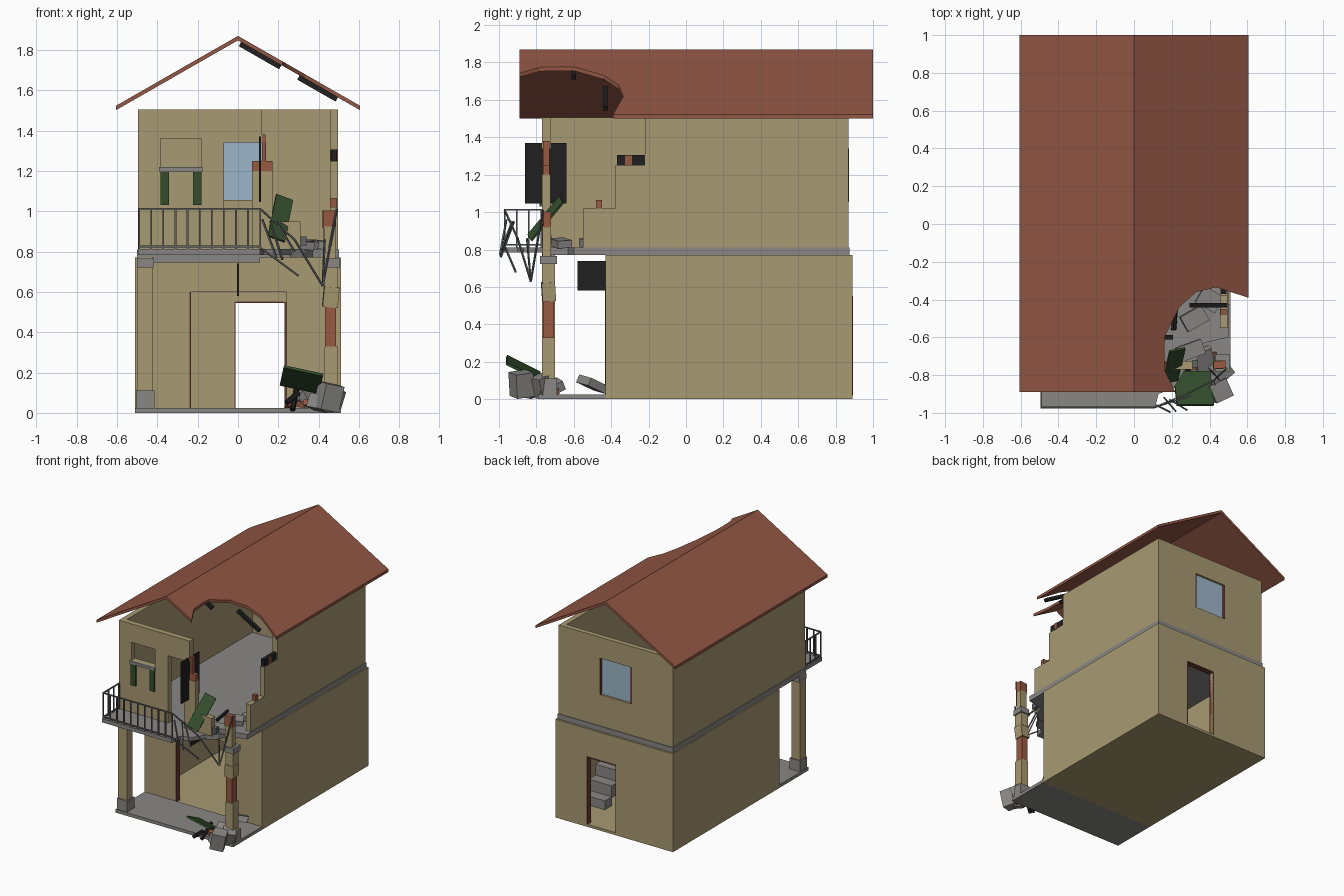
import bpy, bmesh, math
from mathutils import Vector, Matrix, Euler

if "Cube" in bpy.data.objects:
    bpy.data.objects.remove(bpy.data.objects["Cube"])

def mat(name, c):
    m = bpy.data.materials.new(name)
    m.diffuse_color = (*c, 1)
    m.use_nodes = True
    m.node_tree.nodes["Principled BSDF"].inputs["Base Color"].default_value = m.diffuse_color
    return m

PLASTER = mat("sand plaster", (.39, .32, .165))
TILE = mat("roof red", (.29, .095, .058))
STONE = mat("stone grey", (.25, .245, .235))
IRON = mat("iron grey", (.12, .125, .13))
GREEN = mat("shutter green", (.033, .075, .025))
BLACK = mat("charred black", (.014, .014, .015))
GLASS = mat("glass blue", (.34, .47, .58))
BRICK = mat("brick", (.31, .10, .055))
WOOD = mat("dark red wood", (.15, .045, .028))

def finish(name, bm, m):
    bmesh.ops.recalc_face_normals(bm, faces=bm.faces)
    me = bpy.data.meshes.new(name)
    bm.to_mesh(me)
    bm.free()
    me.materials.append(m)
    ob = bpy.data.objects.new(name, me)
    bpy.context.collection.objects.link(ob)
    return ob

def prism(name, pts, axis, a, b, m, slope=0):
    """Extrude a 2D outline along an axis; slope lowers z away from x = 0."""
    place = {'x': lambda p, t: (t, p[0], p[1]), 'y': lambda p, t: (p[0], t, p[1]),
             'z': lambda p, t: (p[0], p[1], t - slope * abs(p[0]))}[axis]
    bm = bmesh.new()
    lo = [bm.verts.new(place(p, a)) for p in pts]
    hi = [bm.verts.new(place(p, b)) for p in pts]
    bm.faces.new(lo)
    bm.faces.new(hi)
    for i in range(len(pts)):
        j = (i + 1) % len(pts)
        bm.faces.new((lo[i], lo[j], hi[j], hi[i]))
    return finish(name, bm, m)

def box(name, x0, x1, y0, y1, z0, z1, m):
    return prism(name, [(x0, y0), (x1, y0), (x1, y1), (x0, y1)], 'z', z0, z1, m)

def block(name, c, size, rot, m):
    """Tilted box, rotation in degrees."""
    bm = bmesh.new()
    r = Euler([math.radians(a) for a in rot]).to_matrix().to_4x4()
    bmesh.ops.create_cube(bm, size=1, matrix=Matrix.Translation(c) @ r @ Matrix.Diagonal((*size, 1)))
    return finish(name, bm, m)

def rods(name, segs, r, m, sides=4):
    bm = bmesh.new()
    for p, q in segs:
        p, q = Vector(p), Vector(q)
        d = q - p
        mx = Matrix.Translation((p + q) / 2) @ d.to_track_quat('Z', 'Y').to_matrix().to_4x4()
        bmesh.ops.create_cone(bm, cap_ends=True, segments=sides, radius1=r, radius2=r, depth=d.length,
                              matrix=mx @ Matrix.Rotation(math.pi / 4, 4, 'Z'))
    return finish(name, bm, m)

def cut(ob, *dims):
    c = box("cutter", *dims, ob.data.materials[0])
    md = ob.modifiers.new("cut", 'BOOLEAN')
    md.operation, md.solver, md.object = 'DIFFERENCE', 'EXACT', c
    bpy.context.view_layer.objects.active = ob
    bpy.ops.object.modifier_apply(modifier="cut")
    bpy.data.objects.remove(c)

# Ground floor shell with front passage and back door
g = box("ground_floor", -.51, .51, -.43, .89, 0, .77, PLASTER)
cut(g, -.47, .47, -.39, .85, .02, .9)
cut(g, -.24, .24, -.5, -.3, .02, .60)
cut(g, -.012, .24, .8, 1, .02, .55)
box("front_jamb_left", -.24, -.232, -.432, -.39, .02, .6, WOOD)
box("back_jamb_left", .23, .24, .848, .892, .02, .55, WOOD)
box("back_jamb_right", -.018, -.012, .848, .892, .02, .55, WOOD)
box("back_jamb_top", -.012, .23, .848, .892, .544, .552, WOOD)
for i in range(8):
    box("stair_step", .27, .47, .53 - .085 * i, .62 - .085 * i, .02 + .06 * i, .09 + .085 * i, STONE)

# Porch base and first floor slab with a broken corner
box("porch_base", -.51, .51, -.79, -.43, 0, .025, STONE)
prism("first_floor_slab", [(-.5, .875), (.5, .875), (.5, -.6), (.37, -.63), (.33, -.72), (.26, -.77), (-.5, -.77)],
      'z', .77, .81, STONE)
prism("balcony_slab", [(-.495, -.77), (.27, -.77), (.21, -.87), (.13, -.9), (.11, -.978), (-.495, -.978)],
      'z', .783, .812, STONE)
box("balcony_beam", -.42, .11, -.77, -.72, .745, .783, STONE)

# Porch columns
box("left_column", -.5, -.425, -.77, -.7, .02, .77, PLASTER)
for n, x0, x1 in (("left", -.505, -.415), ("right", .425, .51)):
    box(n + "_column_base", x0, x1, -.78, -.69, 0, .11, STONE)
    box(n + "_column_capital", x0 + .005, x1 - .005, -.78, -.69, .722, .765, STONE)
box("right_column_foot", .43, .495, -.77, -.7, .11, .33, PLASTER)
box("right_column_bricks", .432, .485, -.765, -.705, .33, .53, BRICK)
block("right_column_loose_piece", (.46, -.735, .575), (.075, .072, .1), (4, 5, 3), PLASTER)
box("right_column_top", .43, .495, -.77, -.7, .62, .722, PLASTER)
block("corner_stub", (.455, -.745, .845), (.06, .045, .16), (0, 0, 2), PLASTER)
block("corner_stub_bricks", (.453, -.745, .96), (.065, .04, .085), (0, 0, 4), BRICK)

# Upper floor walls
box("upper_left_wall", -.495, -.455, -.77, .87, .81, 1.505, PLASTER)
b = box("upper_back_wall", -.455, .455, .83, .87, .81, 1.505, PLASTER)
cut(b, -.14, .14, .8, .9, 1.055, 1.34)
box("back_window_glass", -.14, .14, .846, .854, 1.055, 1.34, GLASS)
for s in (-1, 1):
    box("back_window_side", s * .14, s * .131, .829, .872, 1.055, 1.34, WOOD)
prism("upper_right_wall", [(.87, .81), (.87, 1.505), (-.22, 1.505), (-.22, 1.25), (-.38, 1.25), (-.38, 1.02),
                           (-.55, 1.02), (-.55, .81)], 'x', .455, .495, PLASTER)
f = prism("upper_front_wall", [(-.455, .81), (-.455, 1.505), (.12, 1.505), (.12, 1.34), (-.07, 1.34), (-.07, .81)],
          'y', -.77, -.725, PLASTER)
cut(f, -.385, -.18, -.8, -.7, 1.22, 1.36)
prism("broken_front_pier", [(.07, .81), (.07, 1.2), (.17, 1.2), (.17, .95), (.31, .95), (.31, .81)],
      'y', -.77, -.725, PLASTER)
box("pier_bricks", .07, .17, -.765, -.73, 1.2, 1.25, BRICK)
box("lintel_brick", .12, .137, -.765, -.73, 1.25, 1.38, BRICK)

# Front window sill and shutters
box("window_sill", -.392, -.175, -.785, -.725, 1.198, 1.22, STONE)
box("shutter_left", -.385, -.343, -.782, -.77, 1.03, 1.198, GREEN)
box("shutter_right", -.222, -.18, -.782, -.77, 1.03, 1.198, GREEN)

# Broken wall fragments on the right side
box("wall_beam", .46, .49, -.37, -.22, 1.25, 1.305, BLACK)
box("wall_beam_brick", .458, .497, -.325, -.29, 1.252, 1.303, BRICK)
box("wall_brick", .457, .49, -.48, -.45, 1.02, 1.065, BRICK)
box("floor_fragment", .31, .34, -.76, -.72, .83, .875, IRON)

# Hanging panels
box("upper_hanging_panel", .104, .115, -.86, -.64, 1.045, 1.37, BLACK)
box("lower_hanging_panel", -.005, .004, -.58, -.43, .58, .74, BLACK)

# Roof: intact slope, and slope with a collapsed bay
K = .572
prism("roof_left", [(0, -.89), (-.605, -.89), (-.605, 1), (0, 1)], 'z', 1.847, 1.869, TILE, K)
prism("roof_right", [(0, -.89), (0, 1), (.605, 1), (.605, -.39), (.435, -.335), (.33, -.36), (.24, -.44),
                     (.165, -.59), (.16, -.66), (.165, -.78), (.22, -.89)], 'z', 1.847, 1.869, TILE, K)
def rafter(x0, x1, y):
    z = lambda x: 1.835 - K * x
    return ((x0, y, z(x0)), (x1, y, z(x1)))
rods("rafters", [rafter(.01, .21, -.27), rafter(.01, .21, -.43), rafter(.3, .49, -.43), rafter(.01, .2, -.6)],
     .018, BLACK)

# Balcony railing
Y = -.97
segs = [((-.49, Y, z), (.11, Y, z)) for z in (.825, 1.012)]
segs += [((-.49, Y, z), (-.49, -.77, z)) for z in (.825, 1.012)]
segs += [((-.49 + .06 * i, Y, .812), (-.49 + .06 * i, Y, 1.012)) for i in range(11)]
segs += [((-.49, Y + .065 * i, .812), (-.49, Y + .065 * i, 1.012)) for i in range(1, 4)]
rods("railing", segs, .006, IRON)

# Torn, bent railing
bent = [(.11, Y, 1.012), (.28, -.90, .86), (.42, -.83, .63), (.49, -.765, 1.012)]
segs = list(zip(bent, bent[1:]))
segs += [((.11, Y, .82), (.3, -.91, .68)), ((.12, -.96, .96), (.19, -.995, .77)), ((.16, -.92, .95), (.22, -.99, .76)),
         ((.19, -.93, .95), (.28, -.985, .80)), ((.43, -.85, .86), (.42, -.83, .63))]
rods("bent_railing", segs, .006, IRON)

# Fallen shutters
block("fallen_shutter_upper", (.21, -.75, .965), (.09, .012, .27), (-36, 20, 12), GREEN)
block("fallen_shutter_ground", (.315, -.87, .165), (.2, .2, .014), (-27, 12, 0), GREEN)

# Rubble: stone on the ground and first floor, bricks and burnt sticks
for c, s, r in (((.45, -.88, .08), (.1, .1, .13), (8, 10, 25)), ((.46, -.77, .07), (.09, .09, .11), (20, 5, 40)),
                ((.37, -.72, .06), (.1, .12, .05), (25, 12, 20)), ((.36, -.5, .08), (.13, .12, .045), (-22, 8, 30)),
                ((.4, -.84, .05), (.08, .08, .07), (10, 15, 60)), ((.32, -.5, .835), (.13, .09, .045), (6, 5, 30)),
                ((.3, -.67, .835), (.14, .08, .04), (4, 6, 20)), ((.4, -.4, .835), (.1, .12, .04), (5, 0, 60))):
    block("stone_rubble", c, s, r, STONE)
for x, y, z, a in ((.3, -.76, .045, 20), (.35, -.8, .045, 60), (.25, -.79, .04, 100), (.41, -.7, .045, 15)):
    block("brick_rubble", (x, y, z), (.06, .03, .028), (10, 15, a), BRICK)
rods("burnt_sticks", [((.27, -.84, .015), (.29, -.74, .12)), ((.21, -.56, .83), (.22, -.44, .86)),
                      ((.24, -.9, .05), (.3, -.86, .1))], .014, BLACK, 6)
